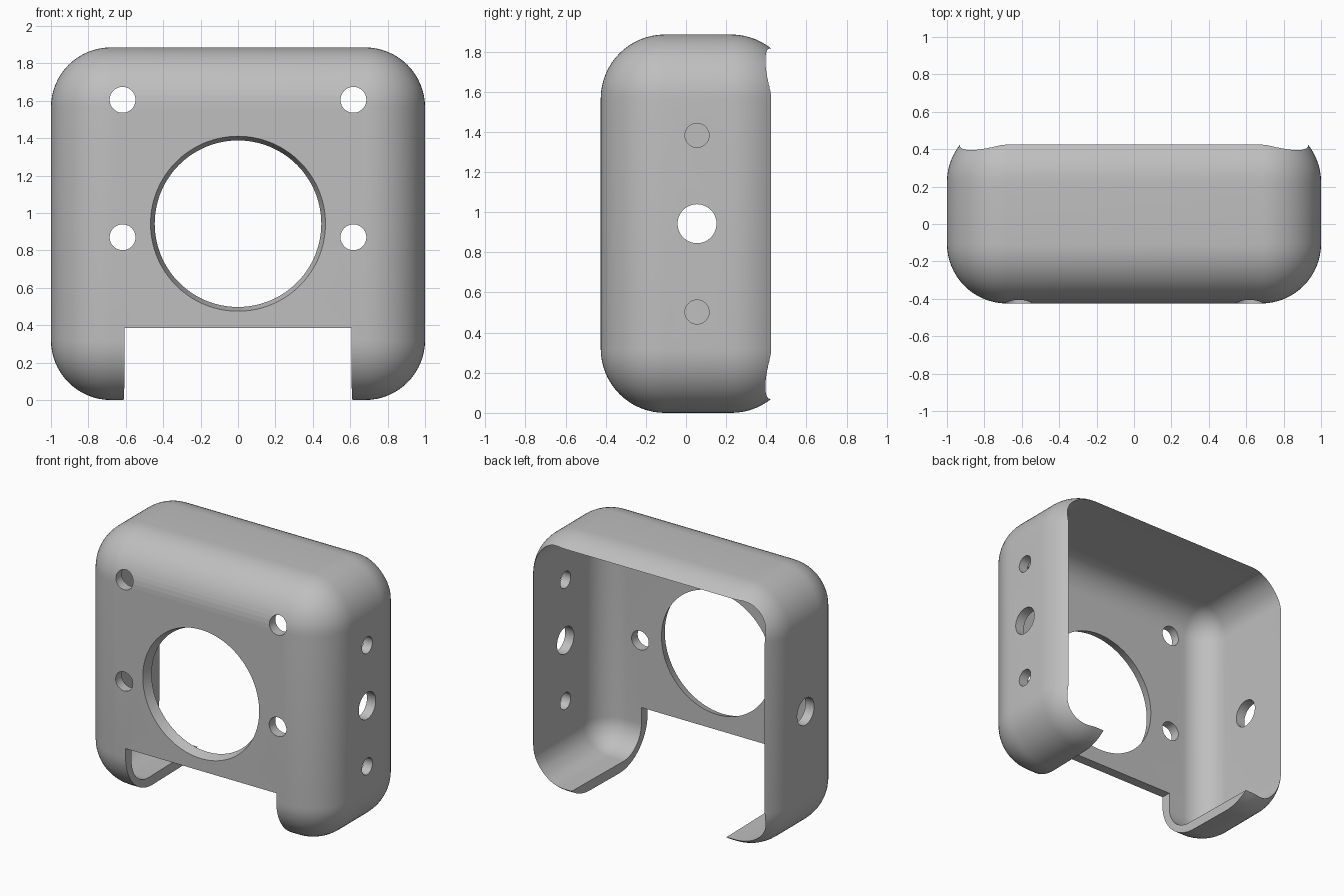
import bpy, bmesh, math
from mathutils import Matrix, Vector

cube = bpy.data.objects.get("Cube")
if cube:
    bpy.data.objects.remove(cube, do_unlink=True)

HEIGHT, MID_Z, WALL = 1.885, 0.9425, 0.07
FRONT, SIDE_Y = -0.425, 0.055

grey = bpy.data.materials.new("plain_grey")
grey.use_nodes = True
COLOUR = (0.52, 0.52, 0.52, 1)
grey.diffuse_color = COLOUR
grey.node_tree.nodes["Principled BSDF"].inputs["Base Color"].default_value = COLOUR


def add_object(name, bm):
    bmesh.ops.recalc_face_normals(bm, faces=bm.faces)
    mesh = bpy.data.meshes.new(name)
    bm.to_mesh(mesh)
    bm.free()
    mesh.materials.append(grey)
    obj = bpy.data.objects.new(name, mesh)
    bpy.context.collection.objects.link(obj)
    return obj


def rounded_box(name, low, high, radius):
    bm = bmesh.new()
    low, high = Vector(low), Vector(high)
    bmesh.ops.create_cube(bm, size=1)
    for v in bm.verts:
        v.co = [(a + b) / 2 + c * (b - a) for a, b, c in zip(low, high, v.co)]
    bmesh.ops.bevel(bm, geom=bm.edges[:], offset=radius, offset_type='OFFSET',
                    segments=16, profile=0.5, affect='EDGES', clamp_overlap=False)
    return add_object(name, bm)


def drill(name, centre, direction, start_radius, end_radius, depth, sides=64):
    # Round cutter, start radius lies at the tail of the direction
    bm = bmesh.new()
    turn = Vector(direction).to_track_quat('Z', 'Y').to_matrix().to_4x4()
    bmesh.ops.create_cone(bm, cap_ends=True, segments=sides, radius1=start_radius,
                          radius2=end_radius, depth=depth,
                          matrix=Matrix.Translation(centre) @ turn)
    return add_object(name, bm)


# Outer shell and the hollow that is open at the back
shell = rounded_box("housing_shell", (-1, FRONT, 0), (1, 0.545, HEIGHT), 0.32)
cutters = [rounded_box("hollow_cutter", (-1 + WALL, FRONT + WALL, WALL),
                       (1 - WALL, 1.2, HEIGHT - WALL), 0.2)]

# Tapered round opening in the front
cutters.append(drill("lens_cutter", (0, FRONT + WALL / 2, MID_Z), (0, 1, 0),
                     0.479, 0.434, WALL * 2, 128))

# Four screw holes in the front
for x in (-0.617, 0.617):
    for z in (0.87, 1.605):
        cutters.append(drill("screw_hole_cutter", (x, -0.4, z), (0, 1, 0), 0.069, 0.069, 0.4))

# Wide hole through both sides, small holes on one side only
cutters.append(drill("side_hole_cutter", (0, SIDE_Y, MID_Z), (1, 0, 0), 0.097, 0.097, 2.4))
for z in (MID_Z - 0.44, MID_Z + 0.44):
    cutters.append(drill("small_side_hole_cutter", (1, SIDE_Y, z), (1, 0, 0), 0.06, 0.06, 0.4))

# Bottom notch, a little wider towards the back
bm = bmesh.new()
bmesh.ops.create_cube(bm, size=2)
for v in bm.verts:
    back = v.co.y > 0
    v.co = (math.copysign(0.628 if back else 0.602, v.co.x),
            0.7 if back else -0.6,
            0.385 if v.co.z > 0 else -0.2)
cutters.append(add_object("notch_cutter", bm))

for cutter in cutters:
    cutter.hide_render = True
    cutter.hide_set(True)
    mod = shell.modifiers.new(cutter.name, 'BOOLEAN')
    mod.operation, mod.solver, mod.object = 'DIFFERENCE', 'EXACT', cutter

# Apply the cuts and drop the cutters
bpy.ops.object.select_all(action='DESELECT')
bpy.context.view_layer.objects.active = shell
shell.select_set(True)
for mod in list(shell.modifiers):
    bpy.ops.object.modifier_apply(modifier=mod.name)
for cutter in cutters:
    bpy.data.objects.remove(cutter, do_unlink=True)
bpy.ops.object.shade_smooth_by_angle(angle=math.radians(25))
